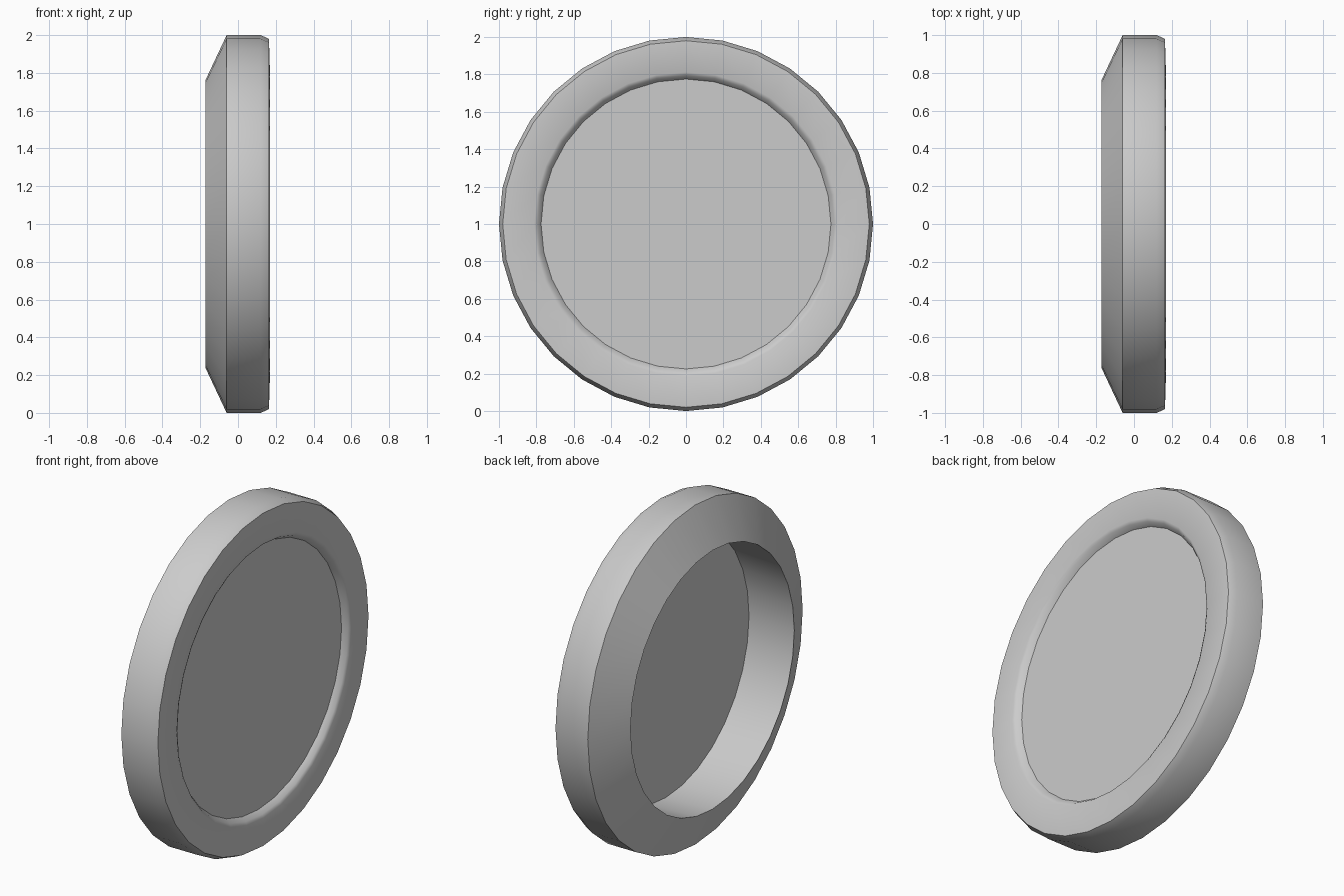
import bpy, bmesh
from math import sin, cos, tau, radians

if "Cube" in bpy.data.objects:
    bpy.data.objects.remove(bpy.data.objects["Cube"])

SIDES = 32
CENTRE_Z = 1.0


def ring_points(x, r):
    return [(x, r * sin(tau * i / SIDES), CENTRE_Z + r * cos(tau * i / SIDES))
            for i in range(SIDES)]


def make_object(name, bm):
    bmesh.ops.recalc_face_normals(bm, faces=bm.faces)
    mesh = bpy.data.meshes.new(name)
    bm.to_mesh(mesh)
    bm.free()
    obj = bpy.data.objects.new(name, mesh)
    bpy.context.collection.objects.link(obj)
    bpy.ops.object.select_all(action='DESELECT')
    obj.select_set(True)
    bpy.context.view_layer.objects.active = obj
    bpy.ops.object.shade_smooth_by_angle(angle=radians(30))
    return obj


# Rim: closed (x, radius) profile turned around the x axis
profile = [(-0.172, 0.762), (-0.06, 1.0), (0.12, 1.0), (0.164, 0.98),
           (0.169, 0.812), (0.160, 0.794), (0.132, 0.775)]
bm = bmesh.new()
rings = [[bm.verts.new(p) for p in ring_points(x, r)] for x, r in profile]
for a, b in zip(rings, rings[1:] + rings[:1]):
    for i in range(SIDES):
        j = (i + 1) % SIDES
        bm.faces.new((a[i], a[j], b[j], b[i]))
make_object("rim", bm)

# Face plate: flat disc closing the opening, set just behind the lip
bm = bmesh.new()
plate = bm.faces.new([bm.verts.new(p) for p in ring_points(0.132, 0.775)])
plate.normal_update()
if plate.normal.x < 0:
    plate.normal_flip()
mesh = bpy.data.meshes.new("face_plate")
bm.to_mesh(mesh)
bm.free()
bpy.context.collection.objects.link(bpy.data.objects.new("face_plate", mesh))
